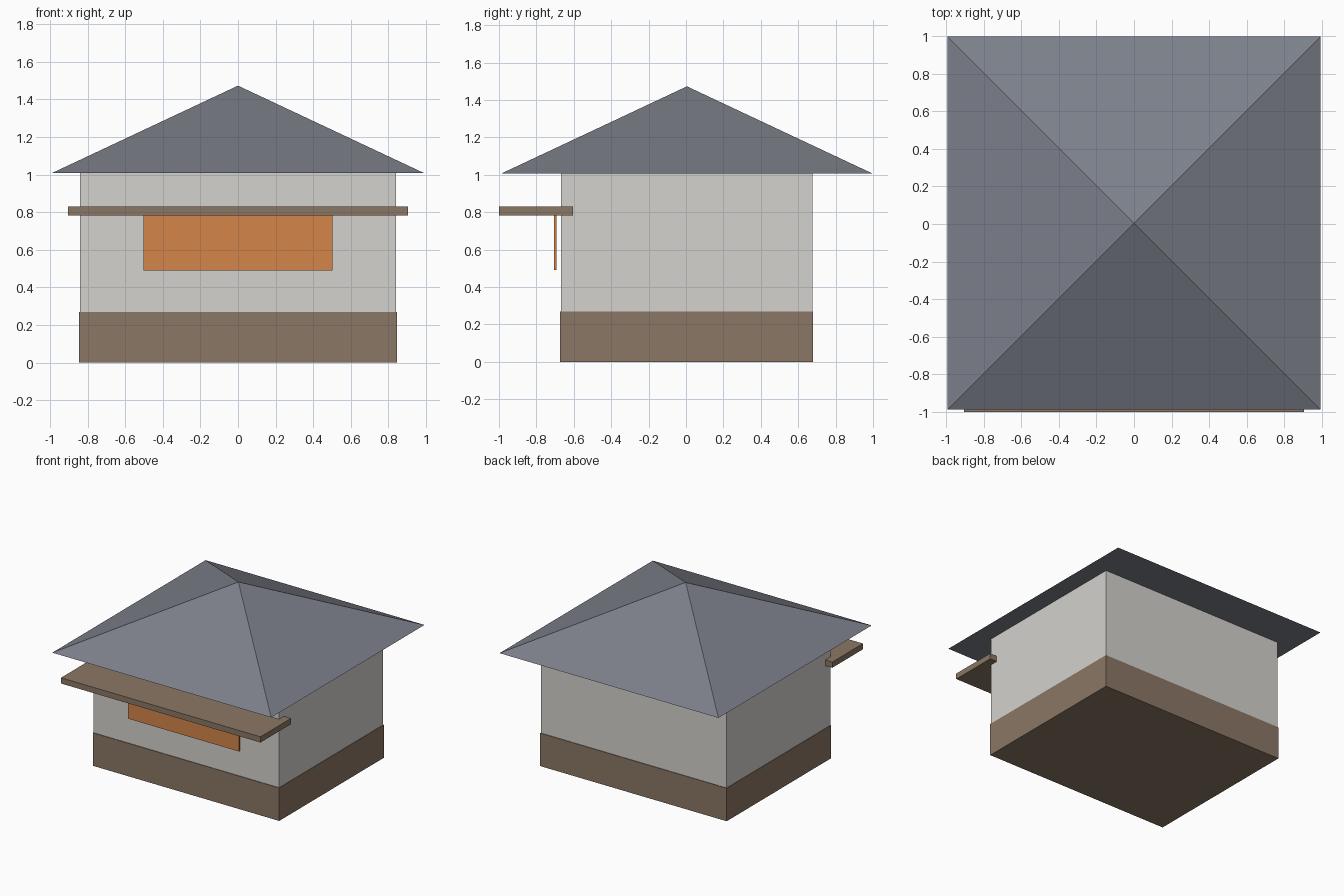
import bpy
import bmesh

if "Cube" in bpy.data.objects:
    bpy.data.objects.remove(bpy.data.objects["Cube"])


def material(name, rgb):
    """Flat colour from 0-255 sRGB values."""
    mat = bpy.data.materials.new(name)
    lin = [((c / 255 + 0.055) / 1.055) ** 2.4 for c in rgb]
    mat.diffuse_color = (*lin, 1)
    mat.use_nodes = True
    mat.node_tree.nodes["Principled BSDF"].inputs["Base Color"].default_value = mat.diffuse_color
    return mat


def add_object(name, bm, mat):
    bmesh.ops.recalc_face_normals(bm, faces=bm.faces)
    mesh = bpy.data.meshes.new(name)
    bm.to_mesh(mesh)
    bm.free()
    mesh.materials.append(mat)
    obj = bpy.data.objects.new(name, mesh)
    bpy.context.collection.objects.link(obj)
    return obj


def box(name, mat, half_x, y, z):
    """Box centred on x, spanning the y and z ranges."""
    bm = bmesh.new()
    bmesh.ops.create_cube(bm, size=1)
    for v in bm.verts:
        v.co.x *= 2 * half_x
        v.co.y = y[v.co.y > 0]
        v.co.z = z[v.co.z > 0]
    return add_object(name, bm, mat)


def pyramid(name, mat, half, y_mid, z_low, z_top):
    """Square pyramid with a closed underside."""
    bm = bmesh.new()
    corners = [bm.verts.new((sx * half, y_mid + sy * half, z_low))
               for sx, sy in ((-1, -1), (1, -1), (1, 1), (-1, 1))]
    apex = bm.verts.new((0, y_mid, z_top))
    bm.faces.new(corners)
    for i in range(4):
        bm.faces.new((corners[i], corners[(i + 1) % 4], apex))
    return add_object(name, bm, mat)


plaster = material("pale_plaster", (212, 210, 205))
wood = material("brown_wood", (139, 119, 102))
slate = material("grey_slate", (124, 128, 138))
orange = material("orange_panel", (212, 133, 72))

# Body: plinth, walls and hipped roof
box("plinth", wood, 0.845, (-0.673, 0.68), (0, 0.27))
box("walls", plaster, 0.84, (-0.668, 0.675), (0.005, 1.008))
pyramid("roof", slate, 0.992, 0.005, 1.007, 1.473)

# Front: awning shelf with a hanging panel below it
box("awning", wood, 0.904, (-1.0, -0.603), (0.783, 0.83))
box("front_panel", orange, 0.504, (-0.706, -0.693), (0.49, 0.80))
